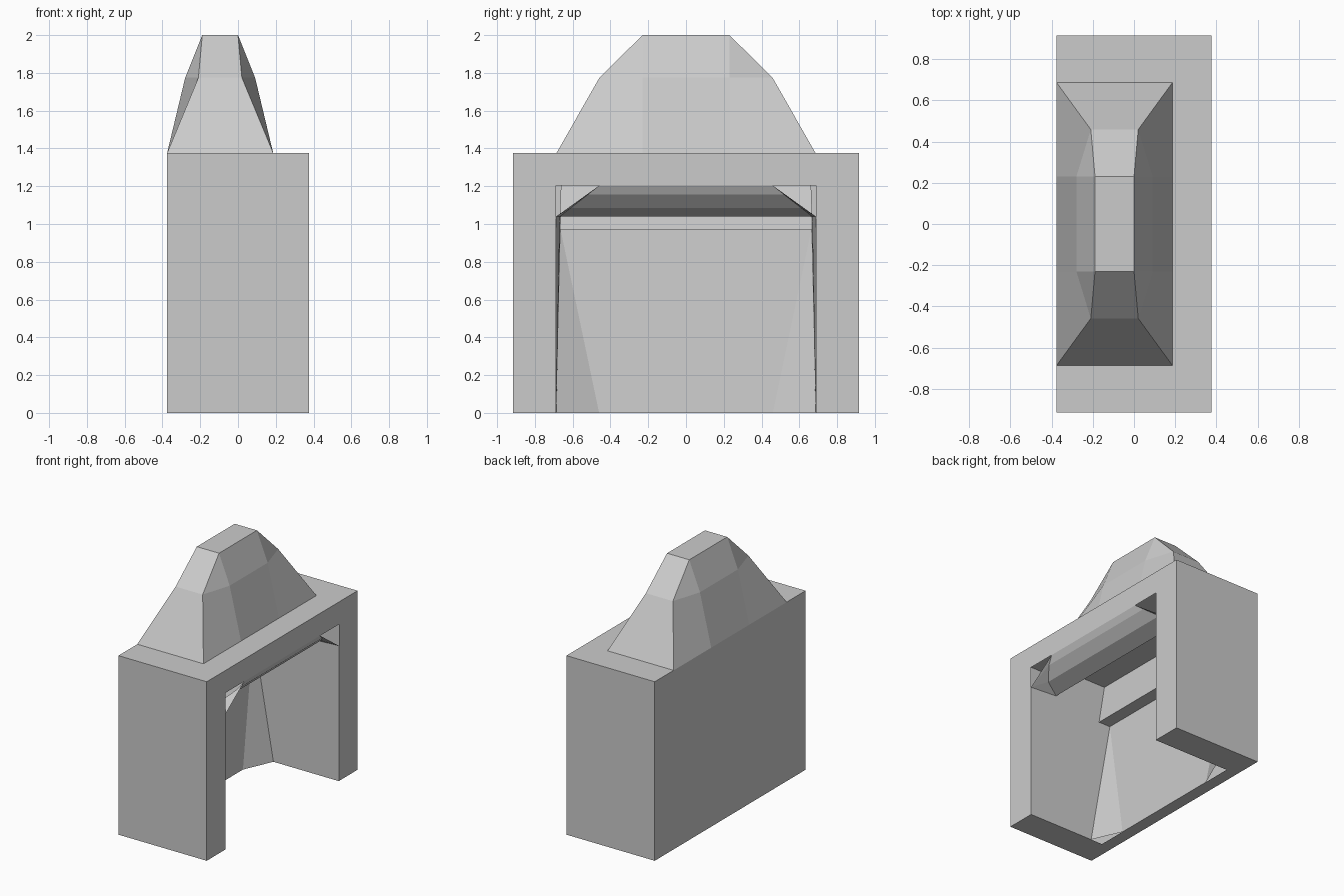
import bpy, bmesh
from mathutils import Vector

if "Cube" in bpy.data.objects:
    bpy.data.objects.remove(bpy.data.objects["Cube"])


def build(name, polys, centre, outward=True):
    """Make a flat-shaded object from polygons, facing away from / towards a centre."""
    bm = bmesh.new()
    for poly in polys:
        pts = []
        for p in poly:
            if not any((Vector(p) - Vector(q)).length < 1e-5 for q in pts):
                pts.append(p)
        if len(pts) > 2:
            bm.faces.new([bm.verts.new(p) for p in pts])
    bmesh.ops.remove_doubles(bm, verts=bm.verts[:], dist=1e-4)
    bm.normal_update()
    for f in bm.faces:
        away = f.normal.dot(f.calc_center_median() - Vector(centre)) > 0
        if away != outward:
            f.normal_flip()
    me = bpy.data.meshes.new(name)
    bm.to_mesh(me)
    bm.free()
    ob = bpy.data.objects.new(name, me)
    bpy.context.collection.objects.link(ob)
    return ob


def pair(points):
    """Quad strip from y-symmetric edges: each (x, y, z) gives an edge from -y to +y."""
    return [[(a[0], -a[1], a[2]), (a[0], a[1], a[2]), (b[0], b[1], b[2]), (b[0], -b[1], b[2])]
            for a, b in zip(points, points[1:])]


X, Y, Z = 0.375, 0.915, 1.375      # outer half depth, half width, height
OY, OZ = 0.687, 1.203              # opening half width, height

# Surround: box with an opening on +x and a recess in the base
arch = [(-Y, 0), (-OY, 0), (-OY, OZ), (OY, OZ), (OY, 0), (Y, 0), (Y, Z), (-Y, Z)]
base = [(X, -Y), (X, -OY), (-0.28, -OY), (-0.28, OY), (X, OY), (X, Y), (-X, Y), (-X, -Y)]
faces = [[(X, y, z) for y, z in arch], [(x, y, 0) for x, y in base]]
faces += pair([(X, Y, Z), (-X, Y, Z), (-X, Y, 0)])
for s in (-1, 1):
    faces.append([(-X, s * Y, 0), (X, s * Y, 0), (X, s * Y, Z), (-X, s * Y, Z)])
build("surround", faces, (0, 0, 0.7))

# Firebox lining: curved hood, throat, smoke shelf, back wall
hood = [(X, 0.46, OZ), (0.35, 0.52, 1.155), (0.28, 0.61, 1.085), (0.16, 0.668, 1.04)]
apex = (-0.334, 0.664, 0.97)
shelf = (-0.234, 0.664, 0.97)
throat = [hood[-1], (0.10, 0.66, 1.27), (-0.28, 0.66, 1.27), shelf, apex, (-0.28, 0.46, 0)]
faces = pair(hood) + pair(throat)
for s in (-1, 1):
    side = [(X, OY, 0), (-0.18, OY, 0), apex, shelf, throat[2], throat[1], hood[-1], (X, OY, 1.04)]
    corner = [(-0.18, OY, 0), (-0.28, 0.46, 0), apex]
    tris = [[(X, OY, 1.04), a, b] for a, b in zip(hood, hood[1:])]
    for poly in [side, corner] + tris:
        faces.append([(x, s * y, z) for x, y, z in poly])
build("firebox_lining", faces, (0.05, 0, 0.6), outward=False)


# Chimney hood: three chamfered rings bridged together
def ring(quarter, z, cx=-0.0945):
    pts = []
    for sx, sy in ((1, 1), (-1, 1), (-1, -1), (1, -1)):
        q = quarter if sx * sy > 0 else quarter[::-1]
        pts += [(cx + sx * x, sy * y, z) for x, y in q]
    return pts


rings = [ring([(0.281, 0.23), (0.281, 0.686), (0.185, 0.686)], Z),
         ring([(0.185, 0.23), (0.115, 0.458), (0.115, 0.458)], 1.775),
         ring([(0.0945, 0.23)] * 3, 2.0)]
faces = [rings[-1]]
for lo, hi in zip(rings, rings[1:]):
    n = len(lo)
    for i in range(n):
        j = (i + 1) % n
        faces.append([lo[i], lo[j], hi[j], hi[i]])
build("chimney_hood", faces, (-0.0945, 0, 1.4))
